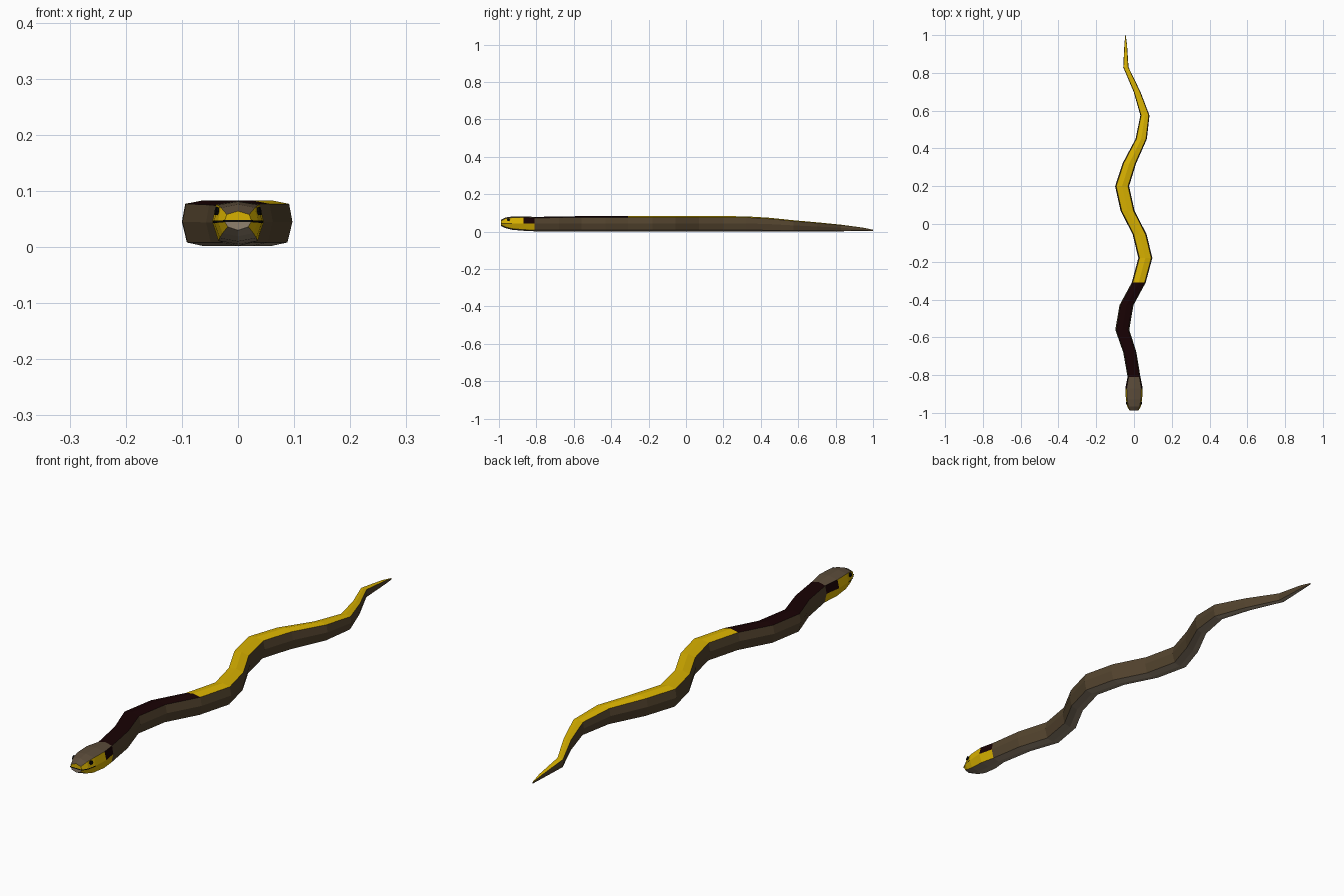
import bpy, bmesh, math

if "Cube" in bpy.data.objects:
    bpy.data.objects.remove(bpy.data.objects["Cube"])

def mat(name, col):
    m = bpy.data.materials.new(name)
    m.diffuse_color = (*col, 1)
    m.use_nodes = True
    m.node_tree.nodes["Principled BSDF"].inputs["Base Color"].default_value = m.diffuse_color
    return m

SIDE = mat("side brown", (0.085, 0.056, 0.027))
BELLY = mat("belly beige", (0.28, 0.22, 0.155))
YELLOW = mat("yellow", (0.69, 0.44, 0.0))
MAROON = mat("dark maroon", (0.009, 0.0005, 0.001))
CROWN = mat("head brown", (0.105, 0.072, 0.042))
BLACK = mat("black", (0.002, 0.002, 0.002))
MATS = [SIDE, YELLOW, MAROON, BELLY, CROWN]

def section(x, y, hw, top, mid, low, crown, ratio=.84):
    """Eight-sided ring: ridge, shoulders, flanks, lower edges, keel."""
    u, v = hw * ratio, hw * .76
    return [(x, y, top), (x + u, y, top - crown), (x + hw, y, mid), (x + v, y, low + crown),
            (x, y, low), (x - v, y, low + crown), (x - hw, y, mid), (x - u, y, top - crown)]

def finish(bm, name, mats):
    me = bpy.data.meshes.new(name)
    bm.to_mesh(me)
    bm.free()
    for m in mats:
        me.materials.append(m)
    ob = bpy.data.objects.new(name, me)
    bpy.context.collection.objects.link(ob)

def loft(name, rings, pick, snout=False):
    bm = bmesh.new()
    vs = [[bm.verts.new(p) for p in r] for r in rings]
    for a, b in zip(vs, vs[1:]):
        y = (a[0].co.y + b[0].co.y) / 2
        for i in range(8):
            j = (i + 1) % 8
            bm.faces.new((a[i], a[j], b[j], b[i])).material_index = pick(i, y)
    f = vs[0]
    if snout:                             # upper and lower lip faces
        bm.faces.new((f[6], f[7], f[0], f[1], f[2])).material_index = 1
        bm.faces.new((f[2], f[3], f[4], f[5], f[6])).material_index = 3
        bm.faces.new(vs[-1])
    else:
        bm.faces.new(f)
        bm.faces.new(vs[-1])
    bmesh.ops.recalc_face_normals(bm, faces=bm.faces)
    finish(bm, name, MATS)

# body: winding path (x, y, half width, top height)
path = [(0, -.81, .034, .079), (-.022, -.68, .035, .081), (-.062, -.56, .037, .083),
        (-.04, -.43, .037, .083), (.025, -.31, .037, .083), (.06, -.18, .037, .083),
        (.03, -.055, .037, .083), (-.034, .07, .037, .083), (-.063, .2, .037, .083),
        (-.025, .32, .036, .082), (.038, .45, .030, .074), (.058, .575, .024, .061),
        (.016, .7, .018, .050), (-.043, .83, .014, .037), (-.044, .95, .007, .021),
        (-.045, 1.0, .001, .010)]
rings = []
for x, y, hw, top in path:
    low = 0.002 if y < 0.9 else 0.004
    h = top - low
    rings.append(section(x, y, hw, top, low + h * 0.53, low, h * 0.075))

def body_colour(i, y):
    if i in (0, 7):
        return 2 if y < -.31 else 1       # dark neck, then yellow back
    return 3 if i in (3, 4) else 0
loft("body", rings, body_colour)

# head: (y, half width, top, mid, low)
head = [(-.988, .024, .064, .046, .030), (-.965, .036, .076, .045, .019),
        (-.93, .043, .081, .045, .010), (-.87, .046, .082, .045, .005),
        (-.81, .034, .079, .043, .002)]
hr = [section(0, y, hw, t, m, l, .006) for y, hw, t, m, l in head[:-1]]
hr.append(rings[0])

def head_colour(i, y):
    if i in (1, 6):
        return 2 if y > -.87 else 1       # dark patch behind the cheek
    if i in (2, 5):
        return 1
    return 3 if i in (3, 4) else 4
loft("head", hr, head_colour, True)

# mouth line: thin ribbon around the snout
pts = [(s * (hw + .0012), y - (.0012 if y < -.98 else 0), m)
       for s, seq in ((-1, head[2::-1]), (1, head[:3])) for y, hw, t, m, l in seq]
bm = bmesh.new()
rows = [[bm.verts.new((x, y, z + d)) for d in (-.0018, .0018)] for x, y, z in pts]
for a, b in zip(rows, rows[1:]):
    bm.faces.new((a[0], b[0], b[1], a[1]))
finish(bm, "mouth_line", [BLACK])

# eyes
for s, side in ((-1, "left"), (1, "right")):
    bpy.ops.mesh.primitive_cylinder_add(vertices=6, radius=.008, depth=.005,
        location=(s * .0378, -.95, .064), rotation=(0, s * math.radians(80), s * math.radians(-12)))
    eye = bpy.context.object
    eye.name = side + "_eye"
    eye.data.materials.append(BLACK)
